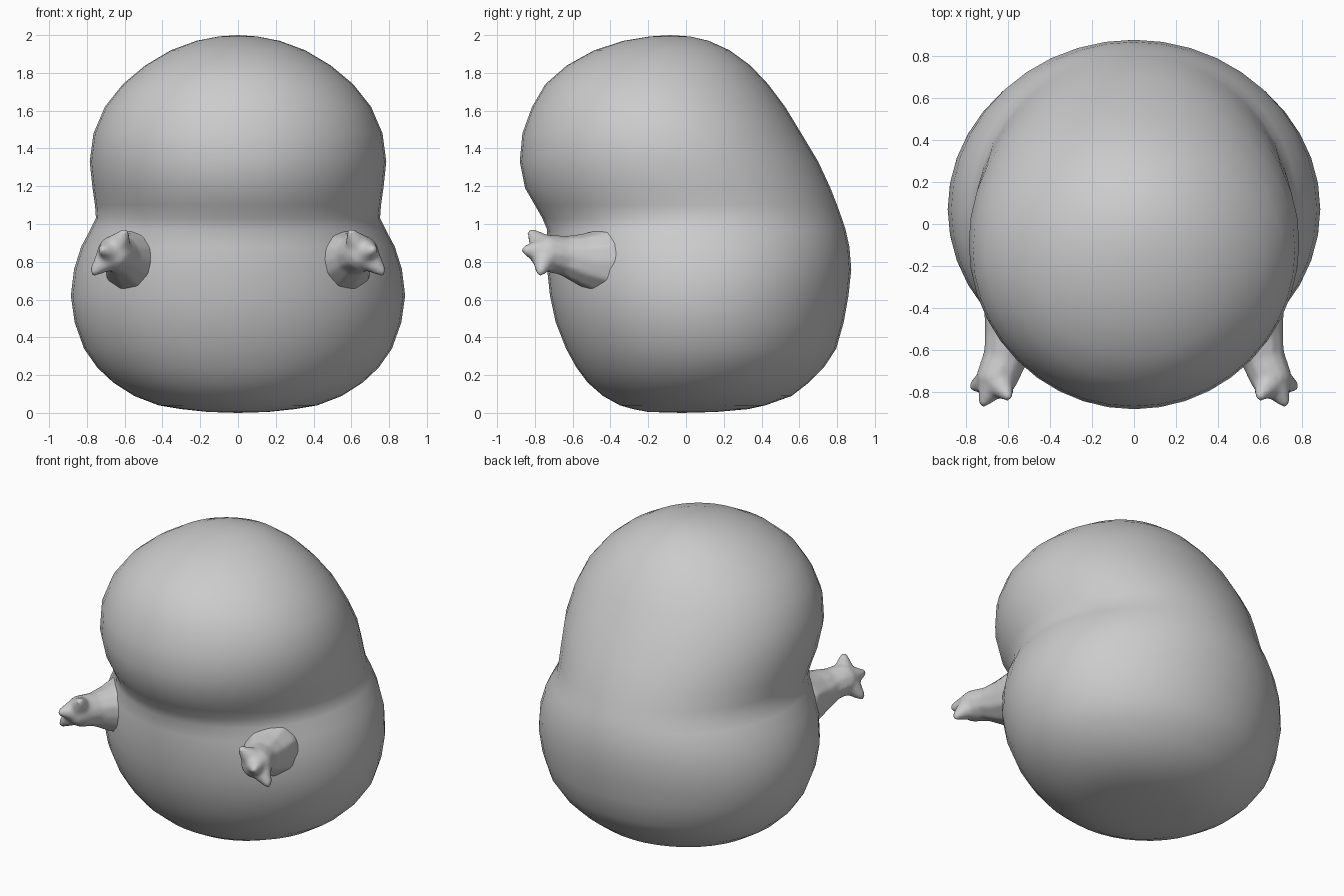
import bpy, bmesh, math
from mathutils import Vector, Matrix

if "Cube" in bpy.data.objects:
    bpy.data.objects.remove(bpy.data.objects["Cube"])


def finish(name, bm):
    bmesh.ops.recalc_face_normals(bm, faces=bm.faces)
    me = bpy.data.meshes.new(name)
    bm.to_mesh(me)
    bm.free()
    for p in me.polygons:
        p.use_smooth = True
    ob = bpy.data.objects.new(name, me)
    bpy.context.collection.objects.link(ob)
    return ob


# Body and head: stacked rings (height, front y, back y, half width)
rings = [
    (0.005, -0.20, 0.16, 0.16), (0.02, -0.28, 0.33, 0.30), (0.04, -0.35, 0.42, 0.42),
    (0.09, -0.44, 0.56, 0.55), (0.16, -0.52, 0.65, 0.66), (0.24, -0.58, 0.73, 0.745),
    (0.34, -0.635, 0.795, 0.815), (0.48, -0.69, 0.835, 0.865), (0.62, -0.72, 0.86, 0.885),
    (0.76, -0.735, 0.875, 0.868), (0.88, -0.738, 0.865, 0.83), (0.97, -0.735, 0.845, 0.782),
    (1.03, -0.76, 0.825, 0.752), (1.10, -0.80, 0.80, 0.757), (1.19, -0.852, 0.765, 0.77),
    (1.33, -0.88, 0.70, 0.785), (1.48, -0.866, 0.61, 0.765), (1.62, -0.815, 0.525, 0.705),
    (1.74, -0.745, 0.435, 0.61), (1.84, -0.63, 0.34, 0.49), (1.92, -0.485, 0.23, 0.355),
    (1.97, -0.33, 0.12, 0.22), (1.993, -0.19, 0.02, 0.10),
]
SEG = 40
bm = bmesh.new()
loops = []
for z, yf, yb, w in rings:
    cy, ry = (yf + yb) / 2, (yb - yf) / 2
    loops.append([bm.verts.new((w * math.cos(2 * math.pi * i / SEG),
                                cy + ry * math.sin(2 * math.pi * i / SEG), z))
                  for i in range(SEG)])
for a, b in zip(loops, loops[1:]):
    for i in range(SEG):
        j = (i + 1) % SEG
        bm.faces.new((a[i], a[j], b[j], b[i]))
for loop, tip in ((loops[0], (0, -0.02, 0)), (loops[-1], (0, -0.085, 2.0))):
    t = bm.verts.new(tip)
    for i in range(SEG):
        bm.faces.new((loop[i], loop[(i + 1) % SEG], t))
finish("body", bm)


# Arms: chains of rounded tapers fused together, mirrored
def taper(bm, p, rp, q, rq):
    ball = bmesh.new()
    bmesh.ops.create_icosphere(ball, subdivisions=2, radius=1)
    dirs = [v.co.copy() for v in ball.verts]
    ball.free()
    part = bmesh.new()
    for c, r in ((p, rp), (q, rq)):
        for d in dirs:
            part.verts.new(Vector(c) + d * r)
    bmesh.ops.convex_hull(part, input=list(part.verts))
    for v in [v for v in part.verts if not v.link_faces]:
        part.verts.remove(v)
    bmesh.ops.recalc_face_normals(part, faces=list(part.faces))
    me = bpy.data.meshes.new("taper")
    part.to_mesh(me)
    part.free()
    bm.from_mesh(me)
    bpy.data.meshes.remove(me)


bm = bmesh.new()
arm = [((0.53, -0.40, 0.80), 0.19), ((0.57, -0.52, 0.81), 0.145),
       ((0.61, -0.63, 0.83), 0.107), ((0.65, -0.73, 0.845), 0.10)]
for (p, rp), (q, rq) in zip(arm, arm[1:]):
    taper(bm, p, rp, q, rq)
palm = (0.655, -0.735, 0.85)
for tip in ((0.60, -0.815, 0.95), (0.715, -0.845, 0.862), (0.76, -0.77, 0.75)):
    taper(bm, palm, 0.088, tip, 0.026)
arms = finish("arms", bm)
rm = arms.modifiers.new("fuse", 'REMESH')
rm.mode = 'VOXEL'
rm.voxel_size = 0.014
rm.use_smooth_shade = True
sm = arms.modifiers.new("soften", 'SMOOTH')
sm.factor = 0.5
sm.iterations = 5
mr = arms.modifiers.new("mirror", 'MIRROR')
mr.use_axis[0] = True
